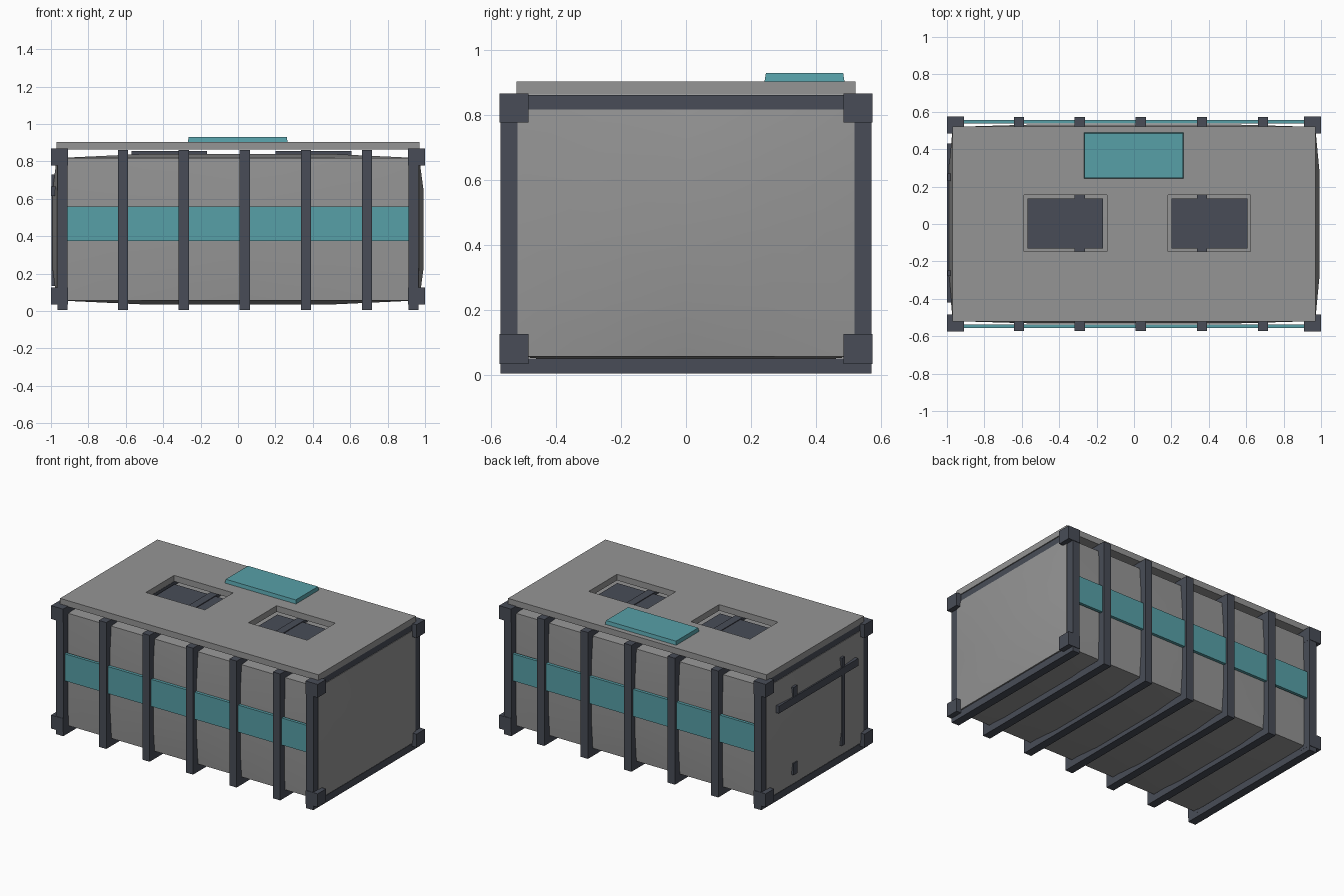
import bpy, bmesh

if "Cube" in bpy.data.objects:
    bpy.data.objects.remove(bpy.data.objects["Cube"])


def material(name, rgb):
    m = bpy.data.materials.new(name)
    m.diffuse_color = (*rgb, 1)
    m.use_nodes = True
    m.node_tree.nodes["Principled BSDF"].inputs["Base Color"].default_value = m.diffuse_color
    return m


GREY = material("hull grey", (0.30, 0.30, 0.30))
DARK = material("frame slate", (0.065, 0.073, 0.095))
TEAL = material("accent teal", (0.095, 0.35, 0.39))


def finish(name, bm, mat):
    bmesh.ops.recalc_face_normals(bm, faces=bm.faces)
    me = bpy.data.meshes.new(name)
    bm.to_mesh(me)
    bm.free()
    me.materials.append(mat)
    ob = bpy.data.objects.new(name, me)
    bpy.context.collection.objects.link(ob)
    return ob


def box(name, x, y, z, mat, top_inset=0):
    """Box from (min, max) ranges, optionally tapered towards the top."""
    bm = bmesh.new()
    bmesh.ops.create_cube(bm, size=1)
    for v in bm.verts:
        t = top_inset if v.co.z > 0 else 0
        for i, r in enumerate((x, y, z)):
            s = 1 if v.co[i] > 0 else -1
            v.co[i] = (r[1] if s > 0 else r[0]) - (s * t if i < 2 else 0)
    return finish(name, bm, mat)


# bulging hull: cube whose outer edges are pulled inwards
bm = bmesh.new()
bmesh.ops.create_cube(bm, size=2)
bmesh.ops.subdivide_edges(bm, edges=bm.edges[:], cuts=3, use_grid_fill=True)
half, inset = (0.993, 0.533, 0.4025), (0.024, 0.014, 0.022)
for v in bm.verts:
    ext = [abs(c) > 0.99 for c in v.co]
    edge = sum(ext) > 1
    for i in range(3):
        c = v.co[i] * half[i]
        if ext[i] and edge:
            c -= inset[i] * (1 if c > 0 else -1)
        v.co[i] = c
    v.co.z += 0.4375
hull = finish("hull", bm, GREY)
for p in hull.data.polygons:
    p.use_smooth = True
hull.data.set_sharp_from_angle(angle=0.5)

# rib frames: rectangular rings around the hull
def ring(name, x, w):
    bm = bmesh.new()
    loops = []
    for y, z0, z1 in ((0.572, 0.005, 0.862), (0.517, 0.052, 0.812)):
        for dx in (-w / 2, w / 2):
            loops.append([bm.verts.new((x + dx, a, b)) for a, b in
                          ((-y, z0), (y, z0), (y, z1), (-y, z1))])
    o0, o1, i0, i1 = loops
    for a, b in ((o0, o1), (o1, i1), (i1, i0), (i0, o0)):
        for k in range(4):
            n = (k + 1) % 4
            bm.faces.new((a[k], a[n], b[n], b[k]))
    finish(name, bm, DARK)


for n, x in enumerate((-0.938, -0.615, -0.29, 0.036, 0.363, 0.69, 0.938)):
    ring(f"rib_{n + 1}", x, 0.055)

# corner blocks
for sx in (-1, 1):
    for sy in (-1, 1):
        for nm, z in (("lower", (0.035, 0.126)), ("upper", (0.778, 0.868))):
            box(f"{nm}_corner_block", sorted((sx * 0.91, sx)),
                sorted((sy * 0.485, sy * 0.575)), z, DARK)

# side stripes
for nm, s in (("front", -1), ("back", 1)):
    box(f"{nm}_stripe", (-0.915, 0.912), sorted((s * 0.536, s * 0.556)),
        (0.375, 0.558), TEAL)

# lid plate with two hatch openings
xs = (-0.97, -0.587, -0.145, 0.182, 0.622, 0.97)
ys = (-0.522, -0.148, 0.154, 0.522)
bm = bmesh.new()
g = [[bm.verts.new((x, y, 0.864)) for y in ys] for x in xs]
for i in range(5):
    for j in range(3):
        if j == 1 and i in (1, 3):
            continue
        bm.faces.new((g[i][j], g[i + 1][j], g[i + 1][j + 1], g[i][j + 1]))
top = bmesh.ops.extrude_face_region(bm, geom=bm.faces[:] )
bmesh.ops.translate(bm, vec=(0, 0, 0.041),
                    verts=[e for e in top["geom"] if isinstance(e, bmesh.types.BMVert)])
finish("lid", bm, GREY)

# hatch panels below the openings
for nm, x in (("left", (-0.57, -0.165)), ("right", (0.2, 0.606))):
    box(f"{nm}_hatch", x, (-0.13, 0.135), (0.83, 0.857), DARK)

# lid cover plate
box("lid_cover", (-0.268, 0.265), (0.242, 0.488), (0.905, 0.93), TEAL, 0.004)

# latch gear on the left end: cross bar and two locking rods
box("latch_bar", (-0.999, -0.965), (-0.42, 0.43), (0.615, 0.665), DARK)
box("front_locking_rod", (-0.997, -0.965), (-0.278, -0.248), (0.135, 0.73), DARK)
for z in ((0.135, 0.215), (0.66, 0.73)):
    box("back_locking_rod_end", (-0.997, -0.965), (0.23, 0.27), z, DARK)
